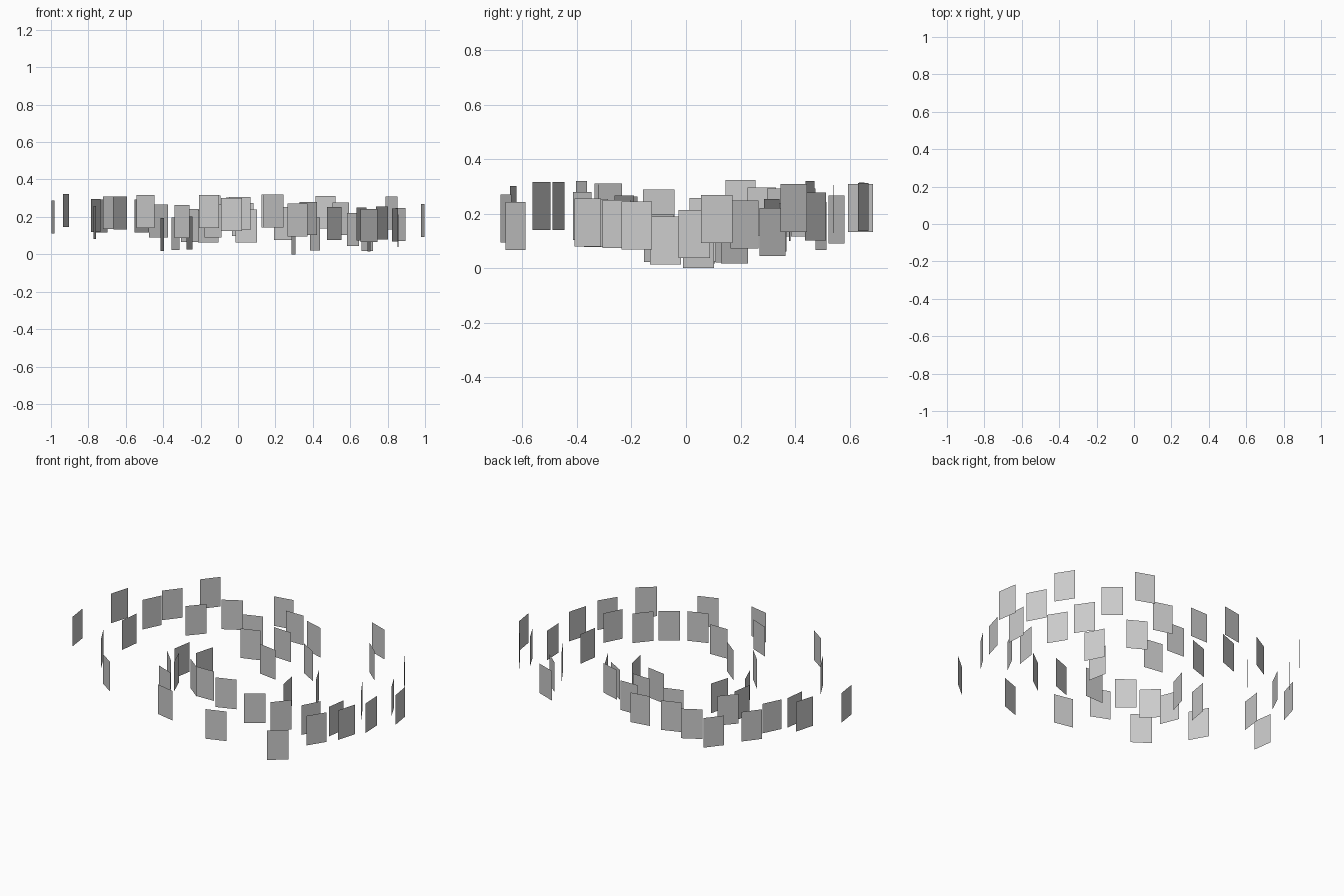
import bpy, bmesh, math
from mathutils import Matrix, Vector

CARD_W, CARD_H = 0.116, 0.176
RING_RATIO = 1.35     # flattening of the oval that the cards face out from

# Card centres, scattered in an oval band; an optional 4th value is the card's own angle
CARDS = [
    # left side
    (-.988, -.10, .20), (-.92, .20, .235), (-.765, .07, .17), (-.495, -.53, .228),
    (-.76, .278, .207), (-.735, .43, .205), (-.515, .34, .205), (-.63, .64, .22, 51),
    (-.695, -.285, .222),
    # back
    (-.425, .552, .178), (-.16, .35, .15), (-.25, .495, .155), (-.15, .645, .227),
    (-.005, .54, .217), (.026, .38, .187), (.045, .216, .152), (.243, .315, .165),
    (.18, .455, .232), (.468, .65, .225, -20), (.55, .475, .19), (.82, .395, .22),
    # right side
    (.988, .113, .18), (.868, .215, .16, -62), (.69, .178, .105, -58), (.855, .03, .126),
    (.84, -.18, .156), (.70, -.075, .102), (.77, -.36, .167), (.66, -.255, .162),
    (.70, -.625, .154), (.615, .318, .133),
    # front
    (.515, -.33, .165), (.375, -.38, .192), (.318, -.66, .183), (.19, -.383, .232),
    (.01, -.322, .218), (-.26, .056, .113), (-.405, .05, .105), (-.133, -.226, .178, -38),
    (-.335, -.10, .11), (-.30, -.22, .175), (-.155, -.467, .228, -22),
    (-.035, -.633, .213, -12), (.297, .045, .088), (.412, .16, .108),
]


def add_card(bm, x, y, z, angle=None):
    # the card's plane follows the oval, facing outwards
    if angle is None:
        yaw = math.atan2(y * RING_RATIO, x) + math.pi / 2
    else:
        yaw = math.radians(angle)
    turn = Matrix.Rotation(yaw, 3, 'Z')
    w, h = CARD_W / 2, CARD_H / 2
    corners = [(-w, 0, -h), (w, 0, -h), (w, 0, h), (-w, 0, h)]
    bm.faces.new([bm.verts.new(Vector((x, y, z)) + turn @ Vector(c)) for c in corners])


# Upright flat cards
bm = bmesh.new()
for card in CARDS:
    add_card(bm, *card)
mesh = bpy.data.meshes.new("card_ring")
bm.to_mesh(mesh)
bm.free()
ring = bpy.data.objects.new("card_ring", mesh)
bpy.context.collection.objects.link(ring)
